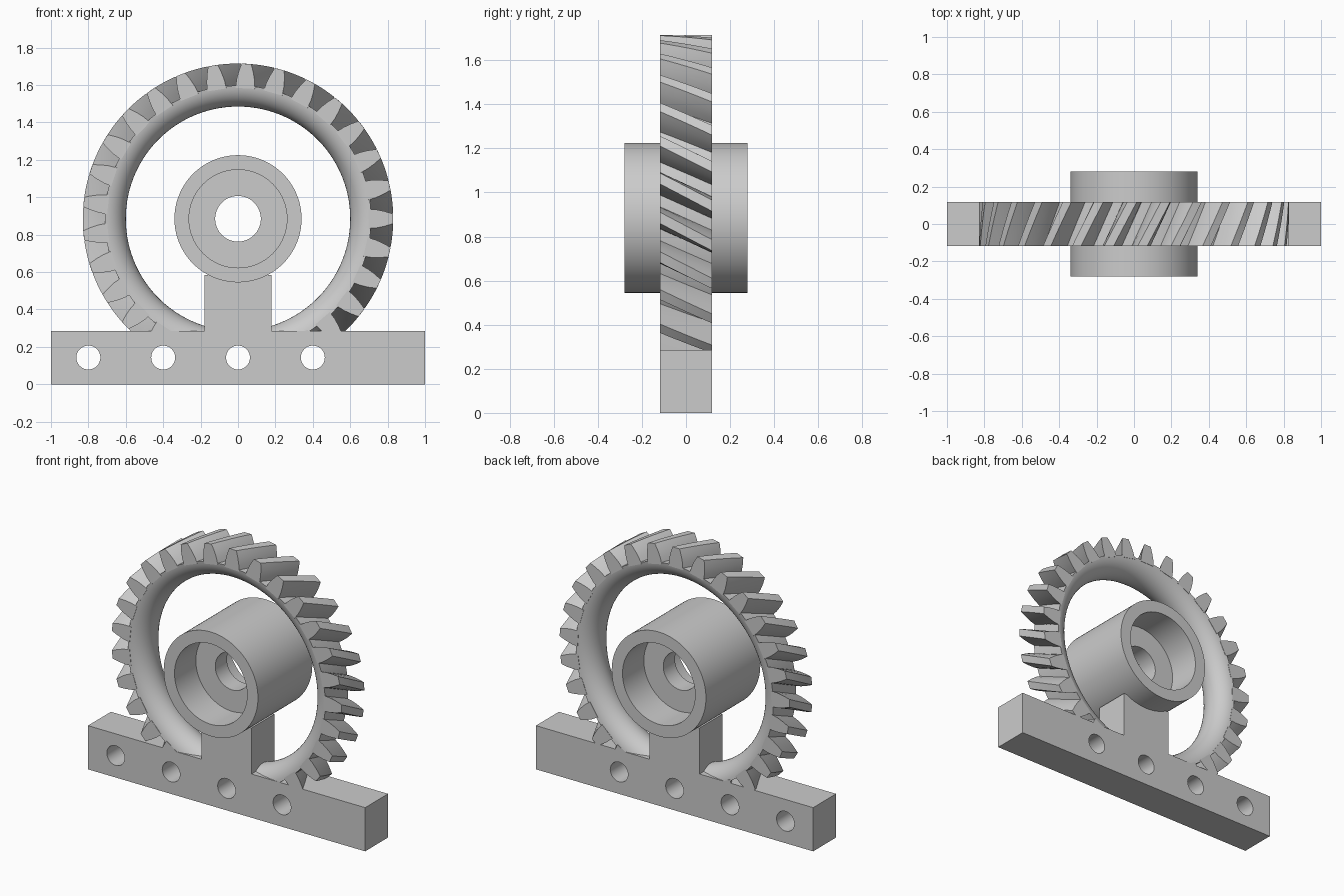
import bpy, bmesh
from math import sin, cos, pi, radians

cube = bpy.data.objects.get("Cube")
if cube:
    bpy.data.objects.remove(cube, do_unlink=True)

AXIS_Z = 0.885      # height of the wheel axis
HALF = 0.118        # half thickness of wheel and base
BASE_TOP = 0.285
TEETH = 29
TWIST = radians(8.6)

grey = bpy.data.materials.new("plain grey")
grey.use_nodes = True
colour = (0.6, 0.6, 0.6, 1)
grey.diffuse_color = colour
grey.node_tree.nodes["Principled BSDF"].inputs["Base Color"].default_value = colour


def polar(r, a, y):
    return (r * sin(a), y, AXIS_Z + r * cos(a))


def finish(bm, name, clip=False):
    if clip:
        # trim away what would be buried in the base
        bmesh.ops.bisect_plane(bm, geom=bm.verts[:] + bm.edges[:] + bm.faces[:],
                               plane_co=(0, 0, BASE_TOP - 0.002), plane_no=(0, 0, 1),
                               clear_inner=True)
    bmesh.ops.recalc_face_normals(bm, faces=bm.faces[:])
    mesh = bpy.data.meshes.new(name)
    bm.to_mesh(mesh)
    bm.free()
    mesh.materials.append(grey)
    obj = bpy.data.objects.new(name, mesh)
    bpy.context.collection.objects.link(obj)
    return obj


def smooth(obj):
    bpy.ops.object.select_all(action='DESELECT')
    obj.select_set(True)
    bpy.context.view_layer.objects.active = obj
    bpy.ops.object.shade_smooth_by_angle(angle=radians(30))


def revolve(name, profile, steps, clip=False):
    """Turn a closed (radius, y) profile around the wheel axis."""
    bm = bmesh.new()
    rings = [[bm.verts.new(polar(r, 2 * pi * i / steps, y)) for r, y in profile]
             for i in range(steps)]
    n = len(profile)
    for i in range(steps):
        a, b = rings[i], rings[(i + 1) % steps]
        for j in range(n):
            k = (j + 1) % n
            bm.faces.new((a[j], a[k], b[k], b[j]))
    obj = finish(bm, name, clip)
    smooth(obj)
    return obj


def box(name, x, z0, z1):
    bm = bmesh.new()
    bmesh.ops.create_cube(bm, size=1)
    for v in bm.verts:
        v.co = (v.co.x * 2 * x, v.co.y * 2 * HALF, z1 if v.co.z > 0 else z0)
    return finish(bm, name)


# Wheel rim: rounded inside, plain cylinder at the tooth roots
rim = [(0.72 - 0.12 * cos(t), HALF * sin(t))
       for t in [radians(-86 + 172 * i / 20) for i in range(21)]]
rim = [(0.712, -HALF)] + rim[1:-1] + [(0.712, HALF)]
revolve("wheel_rim", rim, 116, clip=True)

# Helical teeth
flank = [(0.70, 4.2), (0.745, 3.7), (0.785, 2.9), (0.815, 2.15), (0.83, 1.75)]
outline = [(r, radians(-h)) for r, h in flank] + [(r, radians(h)) for r, h in reversed(flank)]
LAYERS = 6
bm = bmesh.new()
for tooth in range(TEETH):
    start = radians(3.1) + 2 * pi * tooth / TEETH
    layers = []
    for s in range(LAYERS + 1):
        f = s / LAYERS
        layers.append([bm.verts.new(polar(r, start + a + TWIST * f, HALF * (2 * f - 1)))
                       for r, a in outline])
    for low, high in zip(layers, layers[1:]):
        for j in range(len(outline)):
            k = (j + 1) % len(outline)
            bm.faces.new((low[j], low[k], high[k], high[j]))
    bm.faces.new(layers[0])
    bm.faces.new(layers[-1])
smooth(finish(bm, "wheel_teeth", clip=True))

# Hub with a counterbore on each side and a through bore
half_hub = [(0.34, -0.28), (0.262, -0.28), (0.262, -0.06), (0.122, -0.06)]
revolve("hub", half_hub + [(r, -y) for r, y in reversed(half_hub)], 96)

# Post joining base and hub
box("post", 0.18, BASE_TOP - 0.002, AXIS_Z - 0.3)

# Base bar with five mounting holes
base = box("base_bar", 1.0, 0, BASE_TOP)
bm = bmesh.new()
for i in range(-2, 3):
    made = bmesh.ops.create_cone(bm, cap_ends=True, segments=48, radius1=0.064,
                                 radius2=0.064, depth=1)
    for v in made["verts"]:
        v.co = (v.co.x + 0.4 * i, v.co.z, v.co.y + 0.143)
cutter = finish(bm, "hole_cutter")
cutter.hide_render = True
cutter.hide_viewport = True
holes = base.modifiers.new("holes", 'BOOLEAN')
holes.operation = 'DIFFERENCE'
holes.solver = 'EXACT'
holes.object = cutter
bpy.context.view_layer.update()
# apply the cut and discard the cutter
cut = bpy.data.meshes.new_from_object(
    base.evaluated_get(bpy.context.evaluated_depsgraph_get()))
base.modifiers.clear()
base.data = cut
bpy.data.objects.remove(cutter, do_unlink=True)
smooth(base)
